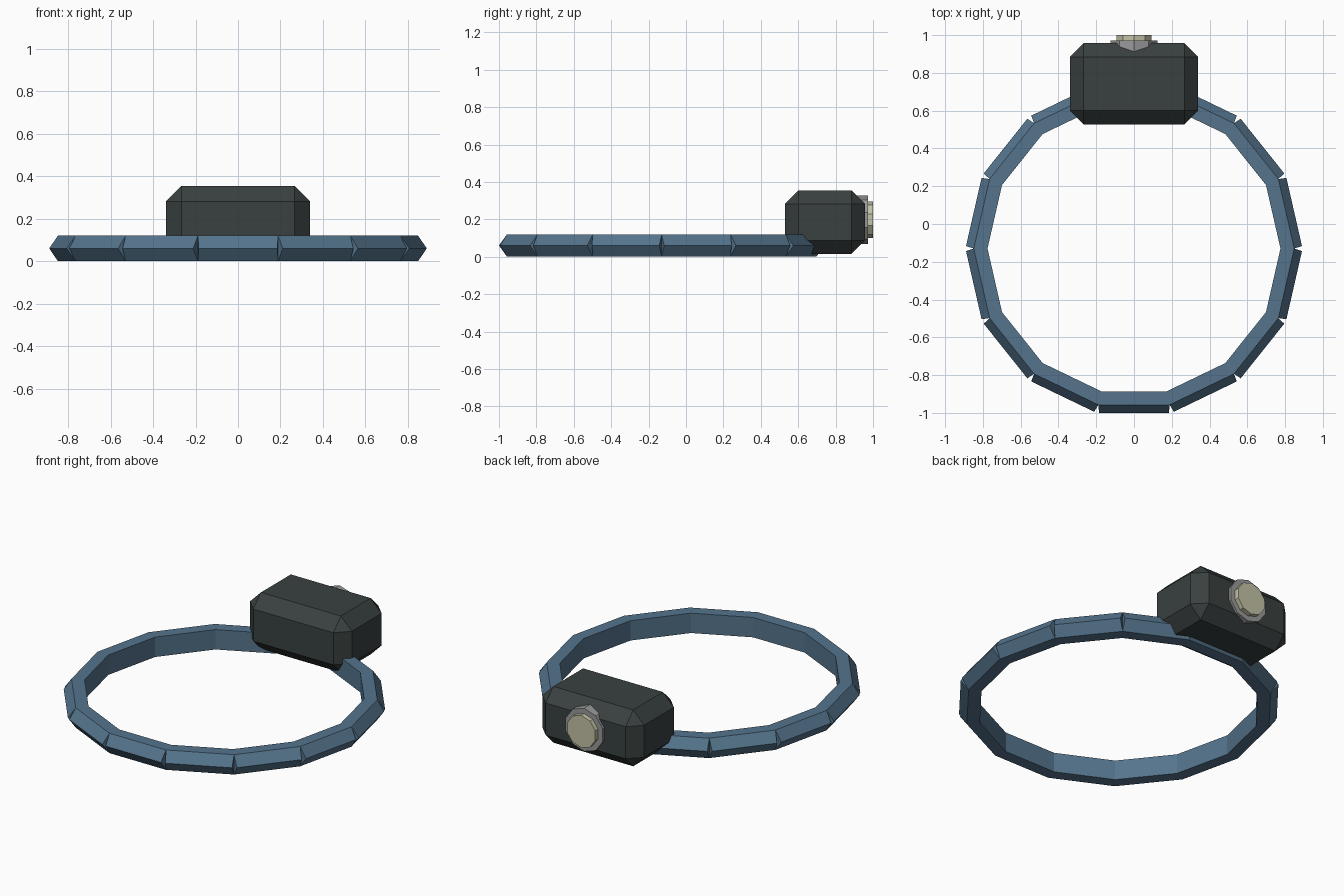
import bpy, bmesh, math
from mathutils import Vector, Matrix

if "Cube" in bpy.data.objects:
    bpy.data.objects.remove(bpy.data.objects["Cube"], do_unlink=True)


def material(name, rgb):
    m = bpy.data.materials.new(name)
    m.use_nodes = True
    m.diffuse_color = (*rgb, 1)
    m.node_tree.nodes["Principled BSDF"].inputs["Base Color"].default_value = (*rgb, 1)
    return m


def finish(bm, name, mat):
    bmesh.ops.recalc_face_normals(bm, faces=bm.faces)
    mesh = bpy.data.meshes.new(name)
    bm.to_mesh(mesh)
    bm.free()
    obj = bpy.data.objects.new(name, mesh)
    mesh.materials.append(mat)
    bpy.context.collection.objects.link(obj)
    return obj


strap_blue = material("strap blue", (0.09, 0.175, 0.265))
housing_black = material("housing charcoal", (0.041, 0.052, 0.051))
rim_grey = material("rim grey", (0.32, 0.32, 0.32))
lens_cream = material("lens cream", (0.55, 0.54, 0.38))

# Strap: straight links, mitred inside, notched along the outer ridge
LINKS = 14
CENTRE = Vector((0, -0.13, 0))
slope = math.tan(math.pi / LINKS)
inner, shoulder, ridge = 0.756, 0.827, 0.87
section = [  # half length, distance from centre, height
    (inner * slope, inner, 0),
    (inner * slope, inner, 0.12),
    (shoulder * slope, shoulder, 0.12),
    (0.185, ridge, 0.06),
    (shoulder * slope, shoulder, 0),
]
bm = bmesh.new()
for i in range(LINKS):
    turn = Matrix.Rotation(math.tau * i / LINKS, 3, "Z")
    left, right = ([bm.verts.new(CENTRE + turn @ Vector((side * x, -y, z)))
                    for x, y, z in section] for side in (-1, 1))
    for a in range(5):
        b = (a + 1) % 5
        bm.faces.new((left[a], left[b], right[b], right[a]))
    for end in (left, right):
        bm.faces.new(end[2:5])
bmesh.ops.remove_doubles(bm, verts=bm.verts, dist=0.0005)
finish(bm, "head_strap", strap_blue)

# Lamp housing: chamfered box
bm = bmesh.new()
bmesh.ops.create_cube(bm, size=1)
bmesh.ops.scale(bm, vec=(0.68, 0.43, 0.34), verts=bm.verts)
bmesh.ops.translate(bm, vec=(0, 0.743, 0.185), verts=bm.verts)
bmesh.ops.bevel(bm, geom=bm.edges[:], offset=0.073, segments=1,
                affect="EDGES", offset_type="OFFSET")
finish(bm, "lamp_housing", housing_black)


# Rim and lens: ten-sided discs on the back of the housing
def disc(name, radius, y0, y1, mat):
    bm = bmesh.new()
    rings = [[bm.verts.new((radius * math.sin(math.tau * k / 10), y,
                            0.197 + radius * math.cos(math.tau * k / 10)))
              for k in range(10)] for y in (y0, y1)]
    for ring in rings:
        bm.faces.new(ring)
    for k in range(10):
        n = (k + 1) % 10
        bm.faces.new((rings[0][k], rings[0][n], rings[1][n], rings[1][k]))
    finish(bm, name, mat)


disc("lamp_rim", 0.13, 0.88, 0.972, rim_grey)
disc("lamp_lens", 0.098, 0.93, 1.0, lens_cream)
